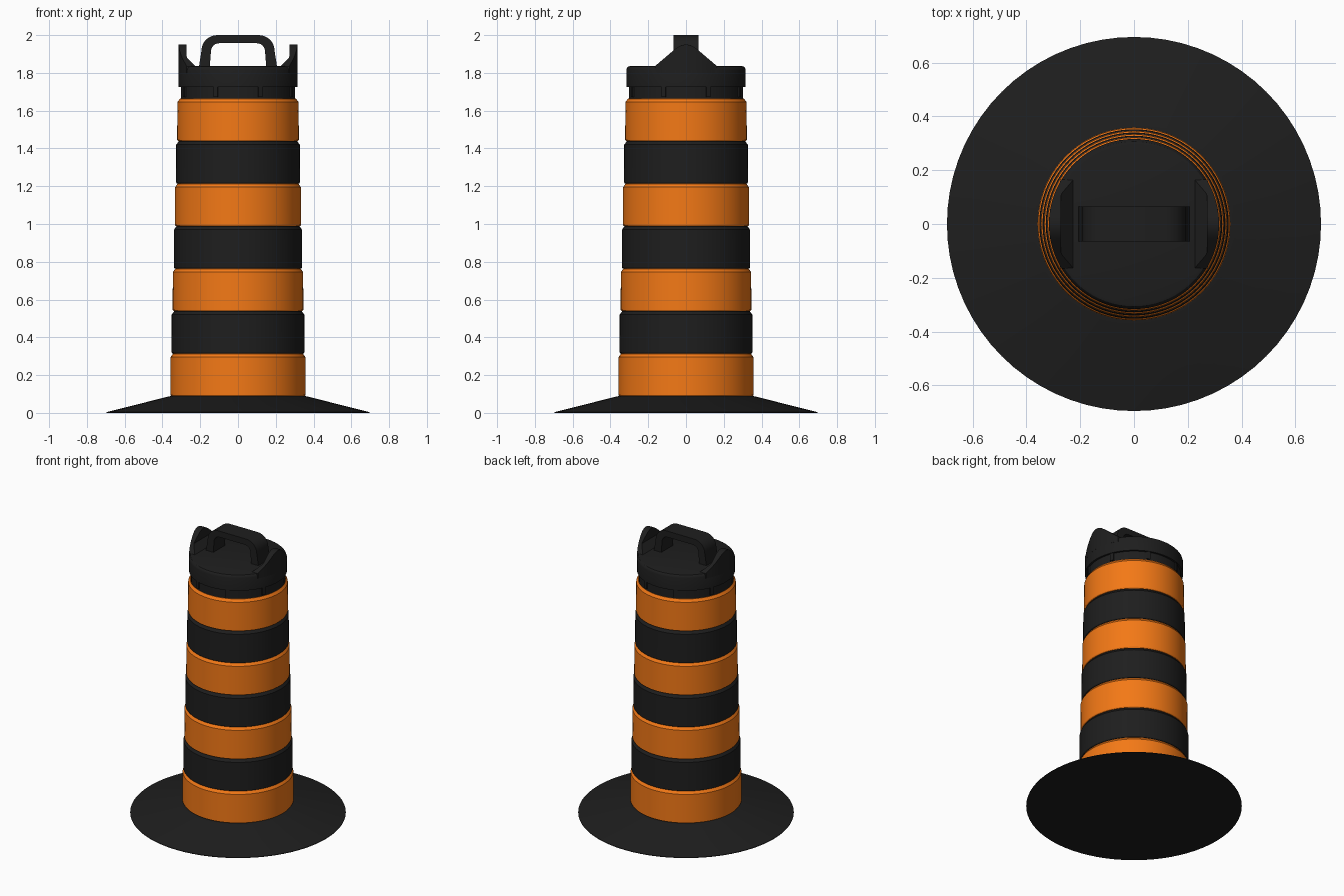
import bpy, bmesh, math

if "Cube" in bpy.data.objects:
    bpy.data.objects.remove(bpy.data.objects["Cube"])

SEGS = 72


def material(name, rgb):
    m = bpy.data.materials.new(name)
    m.diffuse_color = (*rgb, 1)
    m.use_nodes = True
    m.node_tree.nodes["Principled BSDF"].inputs["Base Color"].default_value = m.diffuse_color
    return m


ORANGE = material("orange_plastic", (0.9, 0.19, 0.008))
BLACK = material("black_rubber", (0.013, 0.013, 0.013))


def finish(bm, name, mat):
    bmesh.ops.remove_doubles(bm, verts=bm.verts, dist=1e-5)
    bmesh.ops.recalc_face_normals(bm, faces=bm.faces)
    mesh = bpy.data.meshes.new(name)
    bm.to_mesh(mesh)
    bm.free()
    mesh.materials.append(mat)
    ob = bpy.data.objects.new(name, mesh)
    bpy.context.collection.objects.link(ob)
    bpy.ops.object.select_all(action='DESELECT')
    ob.select_set(True)
    bpy.context.view_layer.objects.active = ob
    bpy.ops.object.shade_smooth_by_angle(angle=math.radians(30))
    return ob


def lathe(name, profile, mat):
    bm = bmesh.new()
    vs = [bm.verts.new((r, 0, z)) for r, z in profile]
    es = [bm.edges.new(p) for p in zip(vs, vs[1:])]
    bmesh.ops.spin(bm, geom=vs + es, cent=(0, 0, 0), axis=(0, 0, 1),
                   angle=2 * math.pi, steps=SEGS)
    return finish(bm, name, mat)


def loft(name, sections, mat):
    """Skin a list of equal-length closed cross-sections."""
    bm = bmesh.new()
    rings = [[bm.verts.new(p) for p in s] for s in sections]
    n = len(rings[0])
    for a, b in zip(rings, rings[1:]):
        for i in range(n):
            j = (i + 1) % n
            bm.faces.new((a[i], a[j], b[j], b[i]))
    bm.faces.new(rings[0])
    bm.faces.new(rings[-1])
    return finish(bm, name, mat)


# Wide sloping rubber base
lathe("base", [(0, 0), (0.695, 0), (0.695, 0.004), (0.375, 0.085), (0.35, 0.09), (0, 0.09)], BLACK)

# Seven stacked bands, each stepping in with a chamfered top edge
H = 0.225
for k in range(7):
    r, z0 = 0.358 - 0.006 * k, 0.09 + H * k
    z1 = z0 + H
    lathe(f"band_{k + 1}", [(r - 0.03, z0), (r - 0.004, z0), (r, z0 + 0.006), (r - 0.001, z1 - 0.02),
                            (r - 0.014, z1 - 0.002), (r - 0.014, z1)],
          BLACK if k % 2 else ORANGE)

# Cap: narrow neck, overhanging rim, rounded top edge
lathe("cap", [(0, 1.655), (0.303, 1.655), (0.303, 1.725), (0.316, 1.725), (0.316, 1.815),
              (0.313, 1.825), (0.306, 1.833), (0.296, 1.836), (0, 1.836)], BLACK)

# Small ribs beneath the cap rim
for k in range(8):
    a = math.radians(22.5 + 45 * k)
    c, s = math.cos(a), math.sin(a)
    ring = [(0.29, -0.012), (0.311, -0.012), (0.311, 0.012), (0.29, 0.012)]
    loft(f"cap_rib_{k + 1}", [[(u * c - v * s, u * s + v * c, z) for u, v in ring]
                              for z in (1.672, 1.73)], BLACK)


# Side lugs: outer face follows the cap, inner face flares into a foot
def lug_top(y):
    y = abs(y)
    if y > 0.065:
        return 1.835 + (0.165 - y) * 0.85
    return 1.95 - 0.03 * (y / 0.065) ** 2


def lug_section(y, side):
    zt = lug_top(y)
    xo = max(math.sqrt(0.316 ** 2 - y * y), 0.272)
    flare = min(zt, 1.882)
    xi = 0.225 + (flare - 1.835)
    pts = [(xo, 1.80), (xo, zt), (xi, zt + 1e-4), (xi, flare), (0.225, 1.835), (0.225, 1.80)]
    return [(side * x, y, z) for x, z in pts]


for label, side in (("left", -1), ("right", 1)):
    ys = [-0.165 + 0.33 * i / 32 for i in range(33)]
    loft(f"{label}_lug", [lug_section(y, side) for y in ys], BLACK)


# Carrying handle: arch swept from feet to crown, mirrored across x
def arc(cx, cz, rx, rz, n=8):
    return [(cx - rx * math.cos(t), cz + rz * math.sin(t))
            for t in (math.pi / 2 * i / n for i in range(n + 1))]


outer = [(-0.208, 1.825)] + arc(-0.11, 1.92, 0.083, 0.08)
inner = [(-0.150, 1.825)] + arc(-0.10, 1.915, 0.043, 0.042)
outer += [(-x, z) for x, z in reversed(outer)]
inner += [(-x, z) for x, z in reversed(inner)]
loft("handle", [[(xo, -0.065, zo), (xo, 0.065, zo), (xi, 0.065, zi), (xi, -0.065, zi)]
                for (xo, zo), (xi, zi) in zip(outer, inner)], BLACK)
